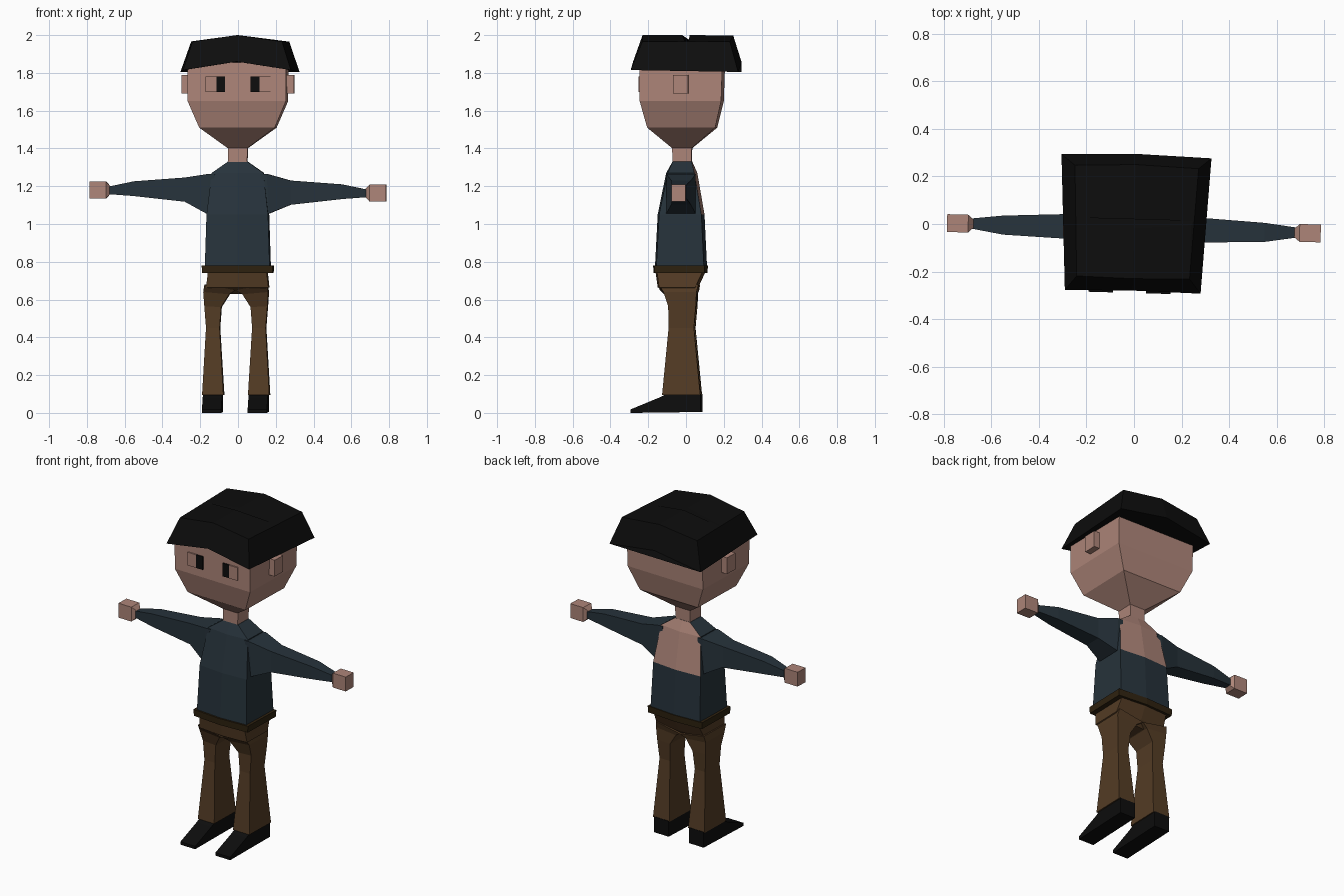
import bpy
import bmesh
import math
from mathutils import Matrix, Vector

TURN = Matrix.Rotation(math.radians(-1.6), 4, 'Z')  # slight turn of the whole figure


def material(name, rgb):
    m = bpy.data.materials.new(name)
    m.diffuse_color = (*rgb, 1)
    return m


SKIN = material("skin", (0.42, 0.235, 0.19))
SHIRT = material("dark_blue_shirt", (0.020, 0.033, 0.044))
TROUSERS = material("brown_trousers", (0.088, 0.045, 0.018))
BELT = material("dark_brown_belt", (0.028, 0.016, 0.005))
BLACK = material("black", (0.004, 0.004, 0.004))


def loft(name, rings, *mats, rule=None):
    """Skin a list of closed rings, cap both ends and colour by a face rule."""
    bm = bmesh.new()
    rows = [[bm.verts.new(TURN @ Vector(p)) for p in r] for r in rings]
    n = len(rows[0])
    for a, b in zip(rows, rows[1:]):
        for i in range(n):
            j = (i + 1) % n
            bm.faces.new((a[i], a[j], b[j], b[i]))
    bm.faces.new(rows[0])
    bm.faces.new(rows[-1])
    bmesh.ops.recalc_face_normals(bm, faces=bm.faces)
    if rule:
        for f in bm.faces:
            f.material_index = rule(f)
    me = bpy.data.meshes.new(name)
    bm.to_mesh(me)
    bm.free()
    for m in mats:
        me.materials.append(m)
    ob = bpy.data.objects.new(name, me)
    bpy.context.collection.objects.link(ob)
    return ob


def rect(z, hw, yf, yb):
    return [(-hw, yf, z), (hw, yf, z), (hw, yb, z), (-hw, yb, z)]


def hexa(z, hw, yf, yb, bulge=0.012):
    """Rectangle with the front and back centres pushed out a little."""
    f, b = yf + bulge, yb - bulge
    return [(-hw, f, z), (0, yf, z), (hw, f, z), (hw, b, z), (0, yb, z), (-hw, b, z)]


def box(name, x0, x1, y0, y1, z0, z1, mat):
    return loft(name, [[(x0, y0, z), (x1, y0, z), (x1, y1, z), (x0, y1, z)]
                       for z in (z0, z1)], mat)


# Head and neck
loft("head", [rect(1.40, 0.05, -0.07, 0.03), rect(1.51, 0.20, -0.20, 0.16),
              rect(1.65, 0.26, -0.238, 0.193), rect(1.86, 0.262, -0.238, 0.20),
              rect(1.93, 0.24, -0.21, 0.19)], SKIN)
loft("neck", [rect(1.31, 0.05, -0.07, 0.03), rect(1.41, 0.052, -0.072, 0.032)], SKIN)

# Hair: ridged top with a flared fringe raised at the front and back centre
loft("hair", [
    [(-0.283, -0.285, 1.815), (0, -0.28, 1.86), (0.288, -0.285, 1.815),
     (0.318, 0.285, 1.805), (0, 0.295, 1.855), (-0.313, 0.285, 1.805)],
    [(-0.235, -0.225, 1.965), (0, -0.23, 2.0), (0.24, -0.225, 1.965),
     (0.265, 0.24, 1.965), (0, 0.25, 1.998), (-0.255, 0.24, 1.965)],
    [(-0.235, 0, 1.968), (0, -0.02, 2.0), (0.24, 0, 1.968),
     (0.25, 0.02, 1.968), (0, 0.02, 2.0), (-0.24, 0.02, 1.968)]], BLACK)

# Shirt body, bare across the upper back
loft("shirt_body", [hexa(0.76, 0.172, -0.165, 0.112), hexa(1.05, 0.163, -0.15, 0.098),
                    hexa(1.27, 0.137, -0.105, 0.06), hexa(1.33, 0.052, -0.07, 0.032, 0)],
     SHIRT, SKIN,
     rule=lambda f: int(f.calc_center_median().z > 1.06 and f.normal.y > 0.3
                        and abs(f.normal.x) < 0.6))

# Belt and hips
loft("belt", [hexa(0.74, 0.186, -0.172, 0.114), hexa(0.78, 0.188, -0.174, 0.116)], BELT)
loft("hips", [hexa(0.63, 0.10, -0.10, 0.04), hexa(0.665, 0.165, -0.15, 0.065),
              hexa(0.75, 0.155, -0.162, 0.105)], TROUSERS)

for side, s in (("left", -1), ("right", 1)):
    lift = -0.008 * s

    # Sleeve: upper x, upper z, lower x, lower z, front y, back y
    sleeve = [(0.12, 1.265, 0.14, 1.05, -0.10, 0.055),
              (0.155, 1.265, 0.165, 1.055, -0.10, 0.055),
              (0.28, 1.238 + lift, 0.28, 1.11 + lift, -0.07, 0.034),
              (0.55, 1.218 + lift, 0.55, 1.14 + lift, -0.06, 0.02),
              (0.685, 1.19 + lift, 0.685, 1.15 + lift, -0.038, 0.004)]
    loft(side + "_sleeve",
         [[(s * xt, yf, zt), (s * xt, yb, zt), (s * xb, yb, zb), (s * xb, yf, zb)]
          for xt, zt, xb, zb, yf, yb in sleeve], SHIRT)

    # Blocky hand with a short wrist taper
    hand = [(0.675, 0.02), (0.697, 0.044), (0.786, 0.044)]
    loft(side + "_hand",
         [[(s * x, -0.018 + a * r * 0.85, 1.172 + lift + b * r)
           for a, b in ((-1, -1), (1, -1), (1, 1), (-1, 1))] for x, r in hand], SKIN)

    # Trouser leg: inner x, inner z, outer x, outer z, front y, back y
    leg = [(0.0, 0.65, 0.165, 0.68, -0.14, 0.07),
           (0.035, 0.628, 0.172, 0.64, -0.115, 0.06),
           (0.078, 0.56, 0.167, 0.565, -0.09, 0.056),
           (0.086, 0.45, 0.158, 0.45, -0.088, 0.046),
           (0.065, 0.095, 0.178, 0.095, -0.122, 0.08)]
    loft(side + "_trouser_leg",
         [[(s * xi - 0.009, yf, zi), (s * xo - 0.009, yf, zo),
           (s * xo - 0.009, yb, zo), (s * xi - 0.009, yb, zi)]
          for xi, zi, xo, zo, yf, yb in leg], TROUSERS)

    # Wedge shoe: side profile swept across its width
    profile = [(0.082, 0.005), (0.082, 0.1), (-0.10, 0.1), (-0.14, 0.08),
               (-0.29, 0.018), (-0.29, 0.0)]
    loft(side + "_shoe", [[(s * x - 0.011, y, z) for y, z in profile]
                          for x in (0.07, 0.172)], BLACK)

    # Ear
    box(side + "_ear", s * 0.25, s * 0.298, -0.06, 0.02, 1.69, 1.79, SKIN)

    # Eye plate with a dark inner half
    xs = [s * v + 0.006 for v in (0.068, 0.114, 0.172)]
    box(side + "_pupil", xs[0], xs[1], -0.246, -0.237, 1.70, 1.78, BLACK)
    box(side + "_eye", xs[1], xs[2], -0.246, -0.237, 1.70, 1.78, SKIN)
